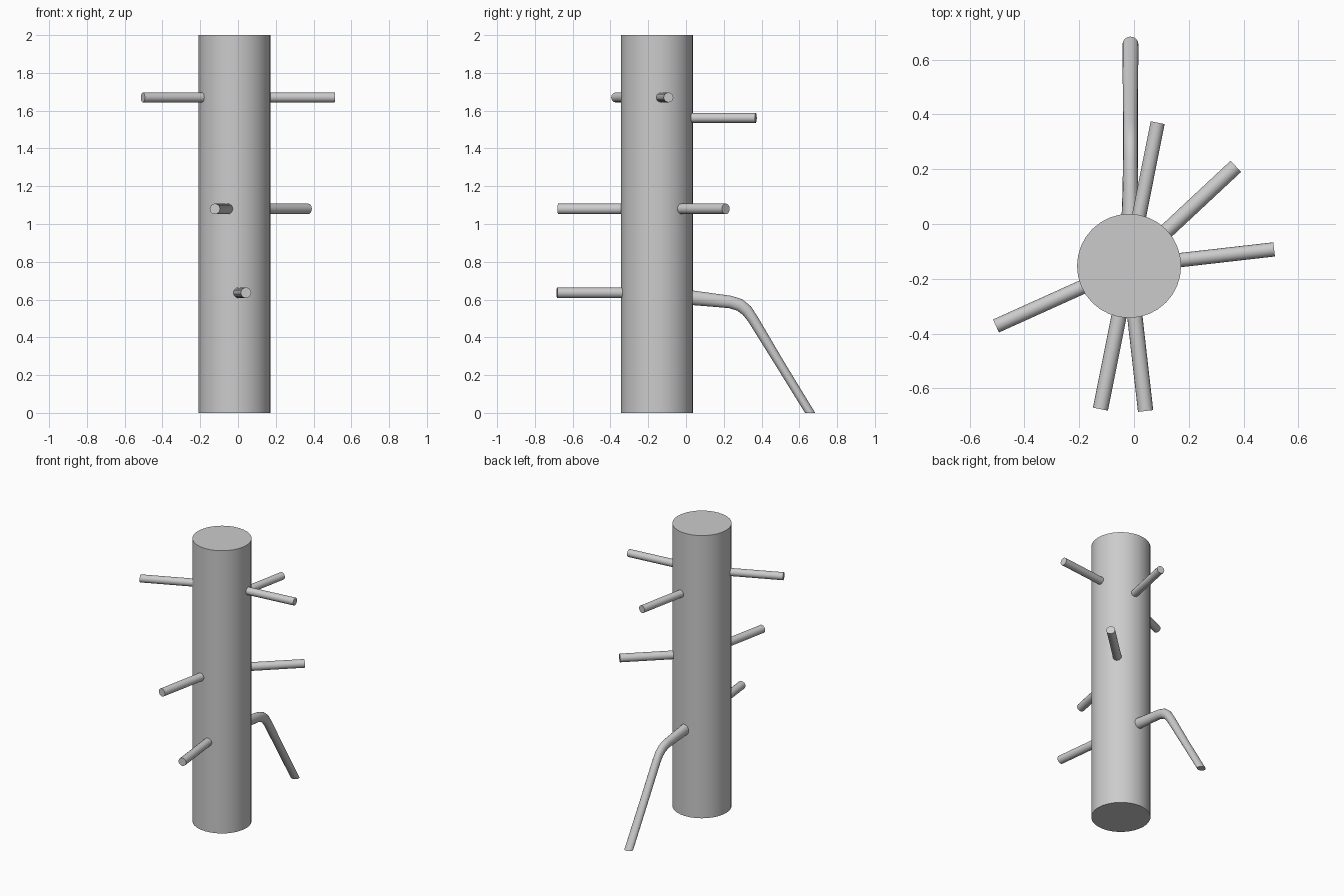
import bpy, bmesh, math
from mathutils import Vector

if "Cube" in bpy.data.objects:
    bpy.data.objects.remove(bpy.data.objects["Cube"])

CX, CY = -0.018, -0.153   # trunk axis
TRUNK_R = 0.19


def finish(obj):
    bpy.ops.object.select_all(action='DESELECT')
    obj.select_set(True)
    bpy.context.view_layer.objects.active = obj
    bpy.ops.object.shade_smooth_by_angle(angle=math.radians(40))


def loft(name, rings):
    """Skin a list of closed vertex rings and cap both ends."""
    bm = bmesh.new()
    loops = [[bm.verts.new(p) for p in ring] for ring in rings]
    n = len(loops[0])
    for a, b in zip(loops, loops[1:]):
        for i in range(n):
            j = (i + 1) % n
            bm.faces.new((a[i], a[j], b[j], b[i]))
    bm.faces.new(loops[0])
    bm.faces.new(loops[-1])
    bmesh.ops.recalc_face_normals(bm, faces=bm.faces)
    mesh = bpy.data.meshes.new(name)
    bm.to_mesh(mesh)
    bm.free()
    obj = bpy.data.objects.new(name, mesh)
    bpy.context.collection.objects.link(obj)
    finish(obj)
    return obj


def ring(center, u, v, ru, rv, n):
    return [center + u * ru * math.cos(2 * math.pi * i / n)
            + v * rv * math.sin(2 * math.pi * i / n) for i in range(n)]


X, Y, Z = Vector((1, 0, 0)), Vector((0, 1, 0)), Vector((0, 0, 1))

# Main trunk
loft("trunk", [ring(Vector((CX, CY, z)), X, Y, TRUNK_R, TRUNK_R, 32)
               for z in (0, 2)])

# Straight pegs radiating from the trunk: name, angle, height, radius
ARMS = [
    ("upper_right_arm", 6.5, 1.67, 0.026),
    ("upper_left_arm", 204.3, 1.67, 0.026),
    ("upper_back_arm", 78.7, 1.562, 0.026),
    ("middle_right_arm", 43, 1.08, 0.028),
    ("middle_front_arm", 258.7, 1.08, 0.028),
    ("lower_front_arm", 276.5, 0.636, 0.028),
]
for name, deg, z, r in ARMS:
    a = math.radians(deg)
    d = Vector((math.cos(a), math.sin(a), 0))
    side = Vector((-d.y, d.x, 0))
    base = Vector((CX, CY, z))
    loft(name, [ring(base + d * t, side, Z, r, r, 16) for t in (0.15, 0.533)])

# Bent leg: y, z, tilt of section from upright, half width, half thickness
LEG = [
    (-0.02, 0.615, 6, 0.034, 0.040),
    (0.12, 0.600, 6, 0.029, 0.036),
    (0.235, 0.587, 10, 0.027, 0.033),
    (0.285, 0.571, 24, 0.027, 0.033),
    (0.322, 0.542, 42, 0.027, 0.031),
    (0.352, 0.500, 56, 0.027, 0.028),
    (0.500, 0.256, 59, 0.028, 0.024),
]
rings = []
for y, z, deg, w, t in LEG:
    a = math.radians(deg)
    v = Vector((0, math.sin(a), math.cos(a)))
    rings.append(ring(Vector((-0.013, y, z)), X, v, w, t, 16))
# foot is cut level with the floor
rings.append(ring(Vector((-0.013, 0.657, 0)), X, Y, 0.029, 0.027, 16))
loft("leg", rings)
